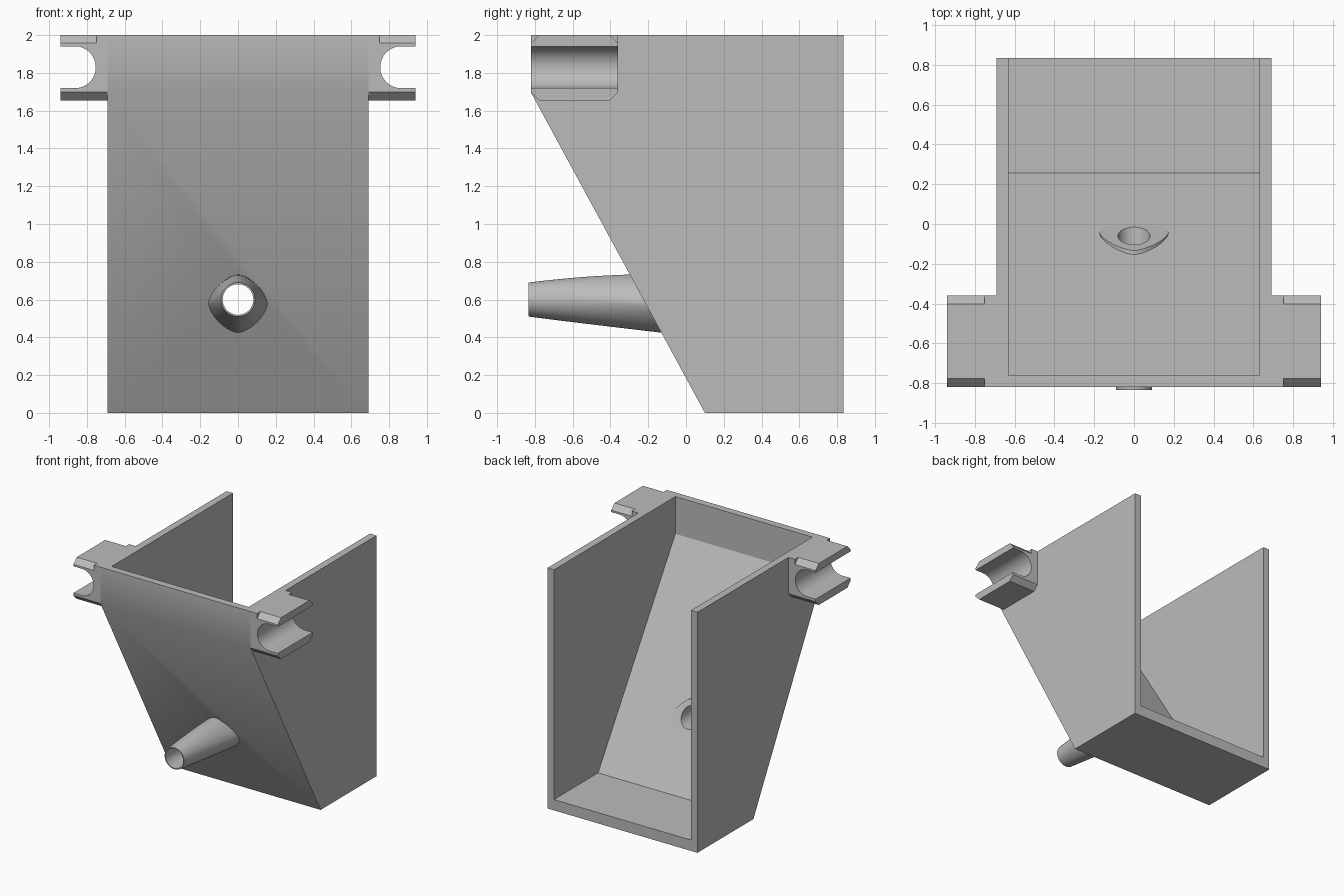
import bpy, bmesh
from math import sin, cos, pi, radians

cube = bpy.data.objects.get("Cube")
if cube:
    bpy.data.objects.remove(cube, do_unlink=True)

grey = bpy.data.materials.new("plain grey")
grey.use_nodes = True
COLOUR = (0.5, 0.5, 0.5, 1)
grey.diffuse_color = COLOUR
grey.node_tree.nodes["Principled BSDF"].inputs["Base Color"].default_value = COLOUR


def loft(name, rings):
    """Closed solid through a list of equal-length point rings."""
    bm = bmesh.new()
    rows = [[bm.verts.new(p) for p in ring] for ring in rings]
    n = len(rows[0])
    for a, b in zip(rows, rows[1:]):
        for i in range(n):
            j = (i + 1) % n
            bm.faces.new((a[i], a[j], b[j], b[i]))
    bm.faces.new(rows[0][::-1])
    bm.faces.new(rows[-1])
    bmesh.ops.recalc_face_normals(bm, faces=bm.faces)
    mesh = bpy.data.meshes.new(name)
    bm.to_mesh(mesh)
    bm.free()
    mesh.materials.append(grey)
    obj = bpy.data.objects.new(name, mesh)
    bpy.context.collection.objects.link(obj)
    return obj


def prism_x(name, profile, x0, x1):
    return loft(name, [[(x, y, z) for y, z in profile] for x in (x0, x1)])


def prism_y(name, profile, y0, y1):
    return loft(name, [[(x, y, z) for x, z in profile] for y in (y0, y1)])


def activate(obj):
    bpy.ops.object.select_all(action='DESELECT')
    obj.select_set(True)
    bpy.context.view_layer.objects.active = obj


def cut(obj, cutter):
    mod = obj.modifiers.new("cut", 'BOOLEAN')
    mod.operation, mod.solver, mod.object = 'DIFFERENCE', 'EXACT', cutter
    activate(obj)
    bpy.ops.object.modifier_apply(modifier=mod.name)


def smooth(obj):
    activate(obj)
    bpy.ops.object.shade_smooth_by_angle(angle=radians(30))


# Hopper: wedge-fronted box, hollow and open at the top and back
hopper = prism_x("hopper_body", [(-0.82, 2), (-0.82, 1.695), (0.1, 0),
                                 (0.835, 0), (0.835, 2)], -0.69, 0.69)
cavity = prism_x("cavity_cutter", [(-0.76, 2.2), (-0.76, 1.69), (0.255, 0.09),
                                   (1, 0.09), (1, 2.2)], -0.63, 0.63)
cut(hopper, cavity)

# Spout: round tip blending to a rounded diamond on the sloping wall
N, STEPS = 64, 12
rings = []
for s in range(STEPS + 1):
    t = s / STEPS
    width = 0.09 + 0.083 * t
    top = 0.69 + 0.045 * (2 * t - t * t)
    bottom = 0.51 - 0.105 * t
    mid, half = (top + bottom) / 2, (top - bottom) / 2
    power = 1 + 0.35 * t
    ring = []
    for i in range(N):
        a = 2 * pi * i / N
        c, d = cos(a), sin(a)
        x = width * abs(c) ** power * (1 if c > 0 else -1)
        z = mid + half * abs(d) ** power * (1 if d > 0 else -1)
        wall_y = -0.06 - 0.544 * (z - 0.6)
        ring.append((x, -0.835 + (wall_y + 0.835) * t, z))
    rings.append(ring)
spout = loft("spout", rings)

# Bore through the spout and the wall
circle = [(0.081 * cos(2 * pi * i / 48), 0.6 + 0.081 * sin(2 * pi * i / 48))
          for i in range(48)]
bore = prism_y("bore_cutter", circle, -1, 0.4)
cut(hopper, bore)
cut(spout, bore)
smooth(spout)
smooth(hopper)

# Side clips: chamfered blocks with a round slot open to the outside
F, B, LOW, C = -0.82, -0.36, 1.655, 0.043
lower = [(F, LOW + C), (F + C, LOW), (B - C, LOW), (B, LOW + C)]
root_profile = lower + [(B, 2), (F, 2)]
arm_profile = lower + [(B, 2 - C), (B - C, 2), (F + C, 2), (F, 2 - C)]
R, ZC, XC = 0.111, 1.83, 0.864
arc = [(XC - R * sin(pi * i / 32), ZC + R * cos(pi * i / 32)) for i in range(33)]
slot_profile = [(1.1, ZC + R)] + arc + [(1.1, ZC - R)]

cutters = [cavity, bore]
for side, name in ((1, "left"), (-1, "right")):
    prism_x(name + "_clip_root", root_profile, side * 0.69, side * 0.75)
    arm = prism_x(name + "_clip_arm", arm_profile, side * 0.75, side * 0.94)
    slot = prism_y(name + "_slot_cutter",
                   [(side * x, z) for x, z in slot_profile], -1, 0)
    cut(arm, slot)
    smooth(arm)
    cutters.append(slot)

for c in cutters:
    bpy.data.objects.remove(c, do_unlink=True)
